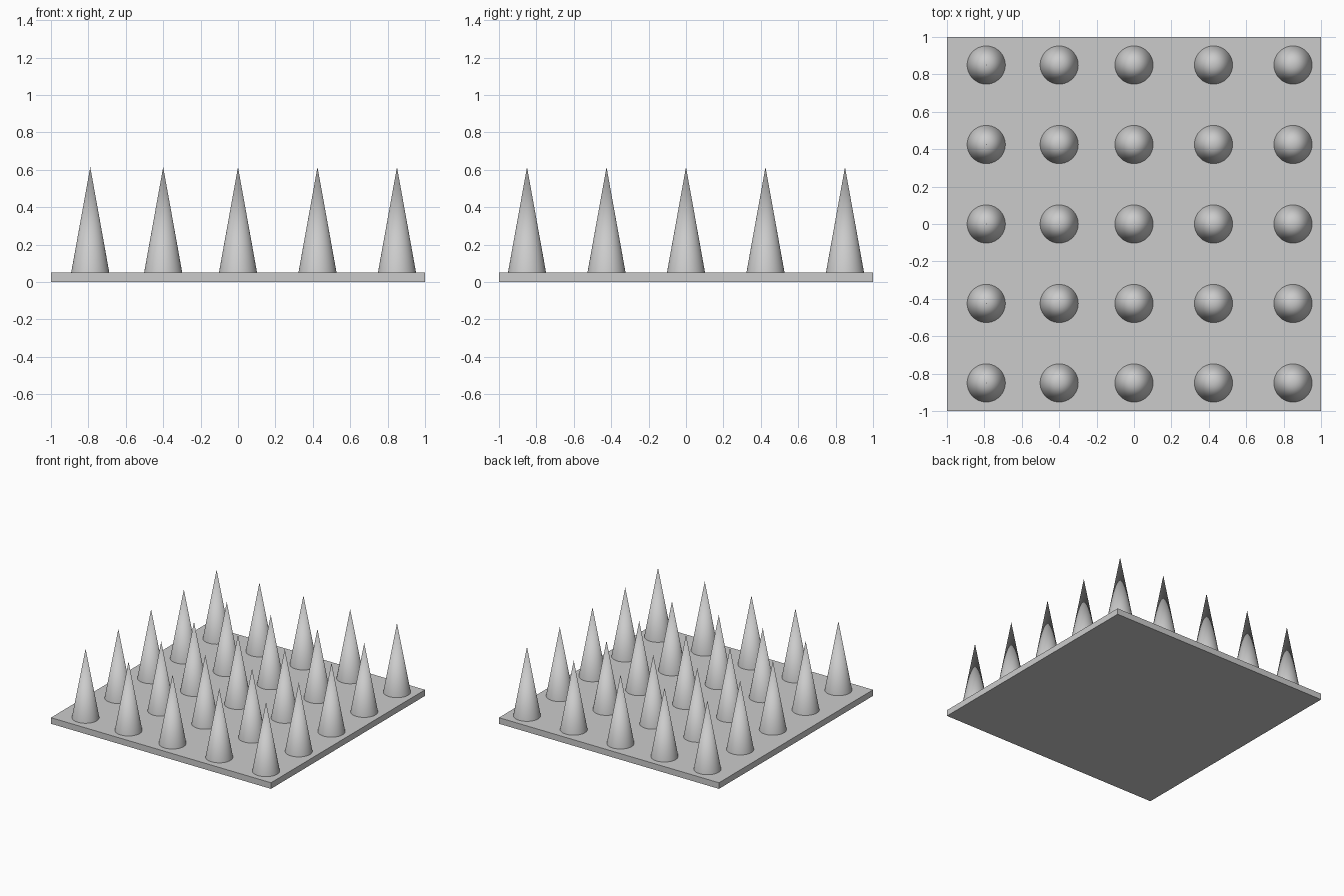
import bpy

if "Cube" in bpy.data.objects:
    bpy.data.objects.remove(bpy.data.objects["Cube"])

PLATE_TOP = 0.05
TIP_Z = 0.615
RADIUS = 0.102
COLUMNS_X = (-0.79, -0.40, 0.0, 0.425, 0.85)
ROWS_Y = (-0.85, -0.425, 0.0, 0.425, 0.85)

# Square base plate
bpy.ops.mesh.primitive_cube_add(size=1, location=(0, 0, PLATE_TOP / 2))
plate = bpy.context.object
plate.name = "base_plate"
plate.scale = (2, 2, PLATE_TOP)
bpy.ops.object.transform_apply(location=False, rotation=False, scale=True)

# One smooth spike, reused for the whole grid
height = TIP_Z - PLATE_TOP
bpy.ops.mesh.primitive_cone_add(vertices=64, radius1=RADIUS, radius2=0, depth=height)
spike = bpy.context.object
bpy.ops.object.shade_smooth_by_angle()

# Grid of spikes, columns on the left set slightly closer together
for row, y in enumerate(ROWS_Y, 1):
    for col, x in enumerate(COLUMNS_X, 1):
        if row == col == 1:
            part = spike
        else:
            part = spike.copy()
            bpy.context.collection.objects.link(part)
        part.name = f"spike_row{row}_col{col}"
        part.location = (x, y, PLATE_TOP + height / 2)
